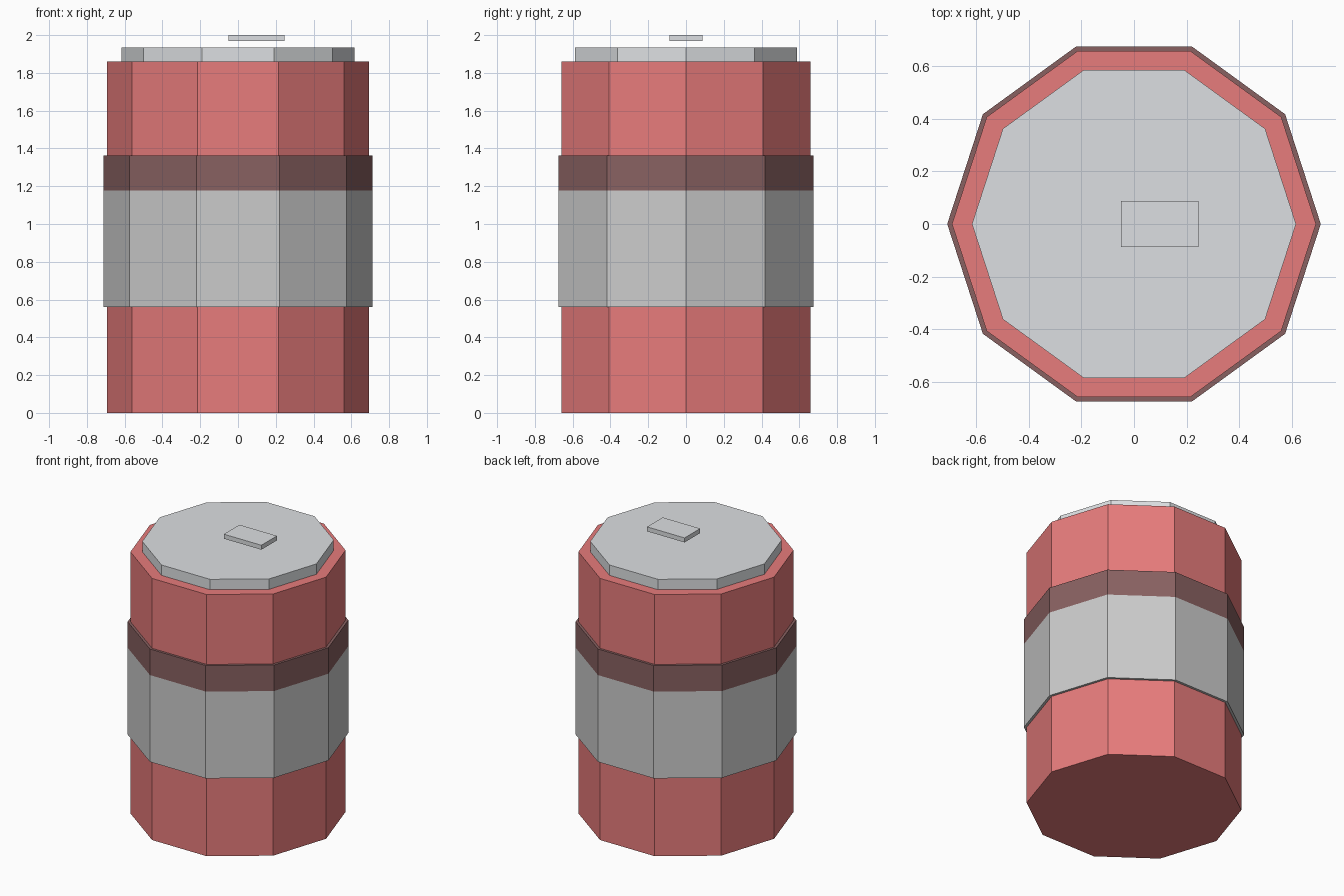
import bpy

if "Cube" in bpy.data.objects:
    bpy.data.objects.remove(bpy.data.objects["Cube"])

SIDES = 10


def paint(obj, name, rgb):
    mat = bpy.data.materials.new(name)
    mat.diffuse_color = (*rgb, 1)
    mat.use_nodes = True
    mat.node_tree.nodes["Principled BSDF"].inputs["Base Color"].default_value = mat.diffuse_color
    obj.data.materials.append(mat)


def drum(name, radius, z0, z1):
    # decagonal prism with a corner on the +x axis
    bpy.ops.mesh.primitive_cylinder_add(
        vertices=SIDES, radius=radius, depth=z1 - z0,
        location=(0, 0, (z0 + z1) / 2), rotation=(0, 0, 1.5707963))
    obj = bpy.context.object
    obj.name = name
    bpy.ops.object.transform_apply(location=False)
    return obj


# can body, wrapped label with dark stripe, and lid
paint(drum("can_body", 0.693, 0, 1.86), "red", (0.8, 0.2, 0.2))
drum("label_band", 0.711, 0.561, 1.178)
paint(drum("dark_stripe", 0.711, 1.178, 1.363), "dark_brown", (0.25, 0.12, 0.12))
paint(drum("lid", 0.617, 1.86, 1.934), "metal", (0.72, 0.74, 0.76))

# pull tab hovering over the lid, offset to one side
bpy.ops.mesh.primitive_cube_add(size=1, location=(0.0975, 0, 1.984))
tab = bpy.context.object
tab.name = "pull_tab"
tab.scale = (0.295, 0.175, 0.032)
bpy.ops.object.transform_apply(location=False)
paint(tab, "tab_metal", (0.72, 0.74, 0.76))
